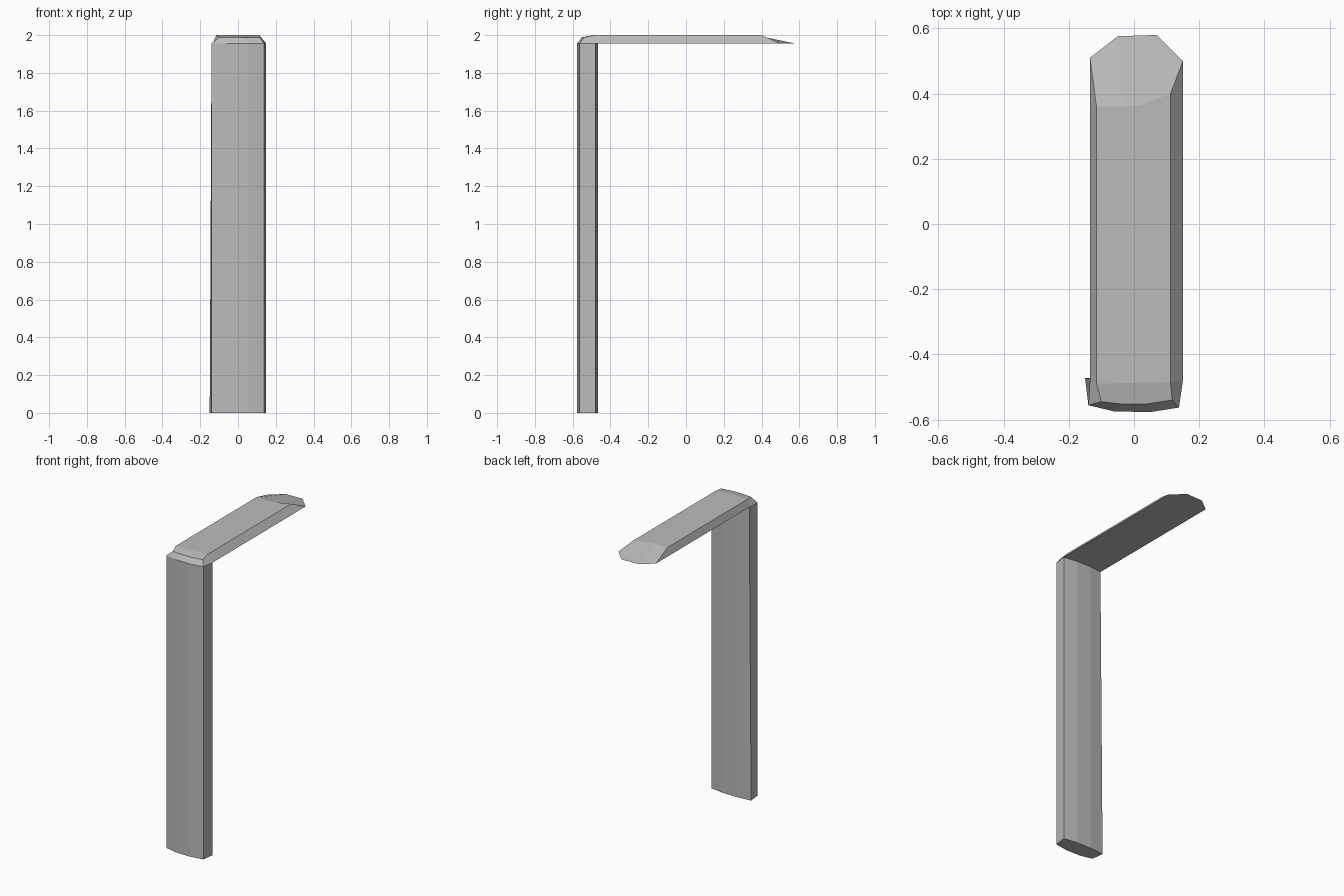
import bpy
import bmesh

if "Cube" in bpy.data.objects:
    bpy.data.objects.remove(bpy.data.objects["Cube"])

# Single neutral finish
grey = bpy.data.materials.new("mid grey")
grey.use_nodes = True
color = (0.5, 0.5, 0.5, 1)
grey.diffuse_color = color
grey.node_tree.nodes["Principled BSDF"].inputs["Base Color"].default_value = color


def loft(name, lower, upper, top_splits):
    """Join two matching outlines, cap the base, and cap the top by index groups."""
    bm = bmesh.new()
    a = [bm.verts.new(p) for p in lower]
    b = [bm.verts.new(p) for p in upper]
    n = len(a)
    for i in range(n):
        j = (i + 1) % n
        bm.faces.new((a[i], a[j], b[j], b[i]))
    bm.faces.new(a[::-1])
    for group in top_splits:
        bm.faces.new([b[i] for i in group])
    bmesh.ops.recalc_face_normals(bm, faces=bm.faces)
    mesh = bpy.data.meshes.new(name)
    bm.to_mesh(mesh)
    bm.free()
    mesh.materials.append(grey)
    obj = bpy.data.objects.new(name, mesh)
    bpy.context.collection.objects.link(obj)
    return obj


def at_height(outline, z):
    return [(x, y, z) for x, y in outline]


ELBOW = 1.955   # underside of the arm
TOP = 2.0
SHOULDER = 1.988

# Upright with bowed front and back, one side leaning in slightly
front = [(-0.14, -0.556), (-0.06, -0.575), (0.05, -0.577), (0.138, -0.563)]
back = [(0.149, -0.48), (0.06, -0.467), (-0.05, -0.465)]
foot = front + back + [(-0.15, -0.473)]
head = front + back + [(-0.135, -0.475)]
loft("upright_post", at_height(foot, 0), at_height(head, ELBOW), [range(8)])

# Arm with bevelled sides, chamfered elbow and long sloping tip
arm_base = front + [(0.15, -0.48), (0.15, 0.5), (0.07, 0.58),
                    (-0.05, 0.576), (-0.135, 0.51), (-0.135, -0.48)]
elbow_rim = [(-0.1, -0.545), (-0.04, -0.552), (0.04, -0.552), (0.117, -0.54)]
arm_crest = [(0.112, -0.485), (0.112, 0.4), (0.02, 0.365),
             (-0.03, 0.36), (-0.115, 0.36), (-0.115, -0.49)]
loft("horizontal_arm", at_height(arm_base, ELBOW),
     at_height(elbow_rim, SHOULDER) + at_height(arm_crest, TOP),
     [(0, 1, 2, 3, 4, 9), range(4, 10)])
